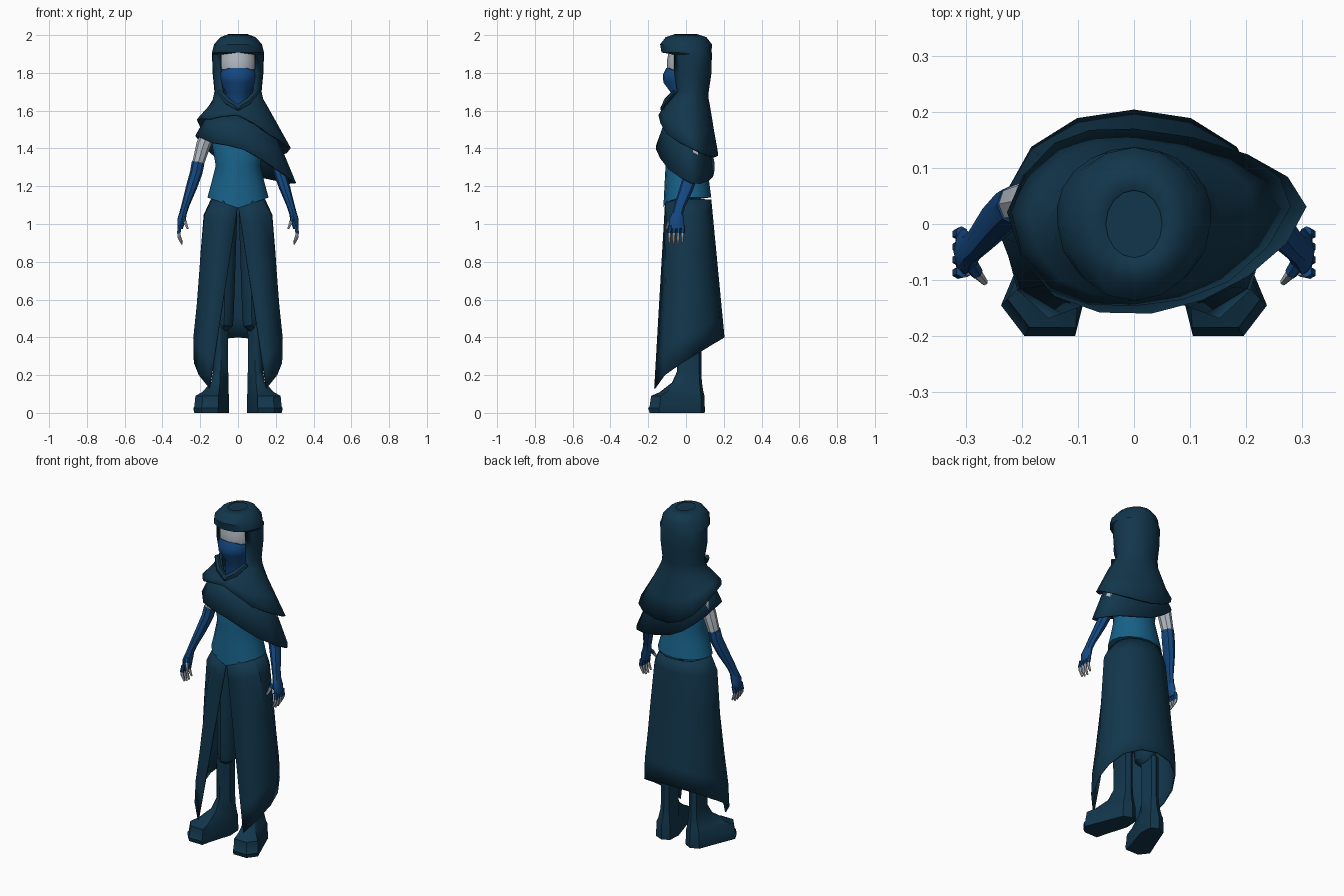
import bpy, bmesh
from math import sin, cos, pi
from mathutils import Vector

if "Cube" in bpy.data.objects:
    bpy.data.objects.remove(bpy.data.objects["Cube"])


def material(name, rgb):
    m = bpy.data.materials.new(name)
    m.use_nodes = True
    m.diffuse_color = (*rgb, 1)
    m.node_tree.nodes["Principled BSDF"].inputs["Base Color"].default_value = (*rgb, 1)
    return m


NAVY = material("dark navy cloth", (0.006, 0.037, 0.072))
TEAL = material("teal blue shirt", (0.009, 0.12, 0.25))
BLUE = material("deep blue cloth", (0.007, 0.065, 0.22))
SKIN = material("pale grey skin", (0.45, 0.49, 0.54))
parts = []


def grid(name, rows, mat, closed=True, caps=True, mirror=False, thick=0):
    """Skin a list of equally long point rows."""
    bm = bmesh.new()
    vs = [[bm.verts.new(p) for p in row] for row in rows]
    n = len(rows[0])
    for a, b in zip(vs, vs[1:]):
        for i in range(n if closed else n - 1):
            j = (i + 1) % n
            bm.faces.new((a[i], a[j], b[j], b[i]))
    if closed and caps:
        bm.faces.new(vs[0])
        bm.faces.new(vs[-1])
    bmesh.ops.remove_doubles(bm, verts=bm.verts, dist=0.0005)
    bmesh.ops.recalc_face_normals(bm, faces=bm.faces)
    me = bpy.data.meshes.new(name)
    bm.to_mesh(me)
    bm.free()
    me.materials.append(mat)
    ob = bpy.data.objects.new(name, me)
    bpy.context.collection.objects.link(ob)
    if mirror:
        ob.modifiers.new("Mirror", 'MIRROR').merge_threshold = 0.002
    if thick:
        sol = ob.modifiers.new("Solidify", 'SOLIDIFY')
        sol.thickness, sol.offset = thick, 0
    parts.append(ob)
    return ob


def arc(z, cy, rx, ry, a=0, n=16):
    """Ellipse from the front round by +x, open by angle a on each side of the front."""
    angles = [a + (2 * pi - 2 * a) * i / n for i in range(n + 1)]
    return [Vector((rx * sin(t), cy - ry * cos(t), z)) for t in angles]


def stack(name, rings, mat, dip=None):
    """Loft of upright ellipses; dip moves each point's height by ring and direction."""
    rows = []
    for k, r in enumerate(rings):
        row = arc(*r)[:-1]
        if dip:
            for p in row:
                p.z += dip(k, p)
        rows.append(row)
    return grid(name, rows, mat)


def limb(name, pts, mat, n=8):
    """Tube through points (x, y, z, radius along y, radius across)."""
    c = [Vector(p[:3]) for p in pts]
    rows = []
    for i, p in enumerate(pts):
        d = (c[min(i + 1, len(c) - 1)] - c[max(i - 1, 0)]).normalized()
        u = (Vector((0, 1, 0)) - d * d.y).normalized()
        v = d.cross(u)
        rows.append([c[i] + u * p[3] * cos(2 * pi * k / n) + v * p[4] * sin(2 * pi * k / n)
                     for k in range(n)])
    return grid(name, rows, mat)


def round_loop(ctrl):
    """Smooth closed loop with one extra point between controls."""
    c = [Vector(p) for p in ctrl]
    out = []
    for i in range(len(c)):
        p0, p1, p2, p3 = (c[(i + k) % len(c)] for k in (-1, 0, 1, 2))
        out += [p1, (p1 + p2) * 0.5625 - (p0 + p3) * 0.0625]
    return out + [c[0].copy()]


# Hood running into the upper shoulder cape, with a slanted hem
upper_hem = round_loop([(0, -.142, 1.575), (.165, -.1, 1.475), (.275, .03, 1.40), (.2, .12, 1.36),
                        (0, .165, 1.36), (-.14, .14, 1.43), (-.215, .02, 1.55), (-.15, -.115, 1.555)])
hood = [arc(2.0, 0, .05, .06), arc(1.985, 0, .09, .105), arc(1.95, 0, .122, .132),
        arc(1.91, .003, .132, .128), arc(1.9, .02, .133, .112, .75), arc(1.8, .02, .13, .11, .78),
        arc(1.7, .025, .12, .09, .72), arc(1.66, .015, .13, .1, .4), arc(1.62, .005, .152, .118)]
hood.append([a.lerp(b, .5) for a, b in zip(hood[-1], upper_hem)])
hood.append(upper_hem)
grid("hood_and_upper_cape", hood, NAVY, closed=False, thick=.01)
grid("hood_crown", [hood[0][:-1], [p + Vector((0, 0, -.012)) for p in hood[0][:-1]]], NAVY)

# Lower shoulder cape
lower_hem = round_loop([(.03, -.155, 1.395), (.2, -.09, 1.29), (.303, .03, 1.215), (.2, .12, 1.23),
                        (0, .145, 1.28), (-.14, .13, 1.37), (-.222, .02, 1.465), (-.14, -.125, 1.43)])
collar = arc(1.585, .005, .14, .095)
middle = [a.lerp(b, .5) + Vector((0, 0, .012)) for a, b in zip(collar, lower_hem)]
grid("lower_cape", [collar, middle, lower_hem], NAVY, closed=False, thick=.01)

# Crossed folds below the chin
for side, s in (("left", 1), ("right", -1)):
    limb(side + "_collar_fold", [(s * .1, -.06, 1.7, .012, .014), (s * .055, -.105, 1.65, .014, .02),
                                 (-s * .01, -.125, 1.61, .012, .018)], NAVY, 6)

# Head, mask and neck
stack("head", [(1.95, .01, .05, .05), (1.92, 0, .09, .09), (1.87, 0, .1, .1),
               (1.8, 0, .1, .1), (1.72, 0, .07, .07)], SKIN)
stack("face_mask", [(1.815, -.002, .102, .102), (1.79, -.008, .104, .114), (1.75, -.008, .096, .112),
                    (1.695, -.005, .066, .075), (1.6, 0, .066, .075)], BLUE,
      lambda k, p: .012 if k == 0 and p.y < -.09 else 0)

# Shirt with a pointed front hem
stack("shirt", [(1.14, .007, .162, .127), (1.22, .005, .14, .118), (1.31, 0, .118, .108),
                (1.42, 0, .138, .11), (1.52, .01, .11, .08)], TEAL,
      lambda k, p: -.055 * (1 - abs(p.x) / .162) if k == 0 and p.y < 0 else 0)

# Long open-fronted skirt: half is lofted from waist to hem, then mirrored
waist = [(0, -.108, 1.1), (.075, -.1, 1.12), (.13, -.045, 1.13), (.14, .03, 1.13),
         (.11, .095, 1.13), (.06, .122, 1.13), (0, .13, 1.13)]
hem = [(.15, -.165, .13), (.205, -.115, .2), (.23, -.02, .265), (.224, .055, .31),
       (.18, .135, .36), (.1, .185, .39), (0, .2, .4)]
skirt = []
for t, flare in ((0, 0), (.1, .45), (.35, .65), (.65, .85), (.85, 1.03), (1, 1)):
    row = []
    for w, h in zip(waist, hem):
        w, h = Vector(w), Vector(h)
        p = w.lerp(h, t)
        p.x = w.x + (h.x - w.x) * (t + (flare - t) * min(1, w.x / .13))
        row.append(p)
    skirt.append(row)
grid("skirt", skirt, NAVY, closed=False, mirror=True, thick=.008)

# Boot outline as seen from above
sole = [(.105, -.2), (.195, -.2), (.237, -.145), (.185, -.02), (.145, .08),
        (.095, .1), (.052, .078), (.048, 0), (.09, -.14)]

for side, s in (("left", 1), ("right", -1)):
    # Trouser leg with a gathered cuff
    limb(side + "_trouser_leg", [(s * .07, .01, 1.09, .08, .07), (s * .072, .01, .8, .075, .062),
                                 (s * .072, .01, .52, .075, .052), (s * .074, .01, .47, .07, .05),
                                 (s * .085, .015, .45, .05, .035)], NAVY, 10)
    # Boot blending from the sole outline to a round shaft
    rows = []
    for z, k in ((0, .95), (.025, 1), (.035, .95), (.09, .9), (.11, .6), (.16, .18), (.22, 0),
                 (.34, 0), (.47, .03)):
        row = []
        for x, y in sole:
            d = Vector((x - .1, y - .015)).normalized()
            shaft = Vector((.093 + d.x * .043, .017 + d.y * .064))
            q = shaft.lerp(Vector((x, y)), k)
            row.append((s * q.x, q.y, z))
        rows.append(row)
    grid(side + "_boot", rows, NAVY)
    # Bare upper arm, long glove and hand
    limb(side + "_upper_arm", [(s * .14, .04, 1.52, .04, .04), (s * .183, .04, 1.42, .04, .038),
                               (s * .213, .035, 1.315, .034, .031)], SKIN)
    limb(side + "_glove", [(s * .211, .035, 1.325, .037, .034), (s * .222, .028, 1.27, .038, .033),
                           (s * .248, .003, 1.19, .036, .029), (s * .278, -.032, 1.1, .029, .021),
                           (s * .29, -.043, 1.06, .028, .02), (s * .3, -.05, 1.02, .04, .022),
                           (s * .307, -.048, .975, .04, .014)], BLUE)
    # Fingers with bare tips
    for i in range(4):
        y = -.015 - .023 * i
        drop = (.012, 0, 0, .008)[i]
        limb(f"{side}_finger_{i + 1}", [(s * .307, y, .99, .011, .011),
                                        (s * .314, y - .003, .95, .011, .011)], BLUE, 6)
        limb(f"{side}_fingertip_{i + 1}", [(s * .314, y - .003, .955, .01, .01),
                                           (s * .311, y - .004, .925 + drop, .009, .009),
                                           (s * .296, y - .005, .892 + drop, .005, .005)], SKIN, 6)
    limb(side + "_thumb", [(s * .298, -.06, 1.04, .016, .014), (s * .28, -.088, 1.01, .012, .011)],
         BLUE, 6)
    limb(side + "_thumb_tip", [(s * .281, -.087, 1.012, .01, .01), (s * .266, -.104, .975, .006, .006)],
         SKIN, 6)

# Soft shading with sharp creases
bpy.context.view_layer.update()
for ob in bpy.context.selected_objects:
    ob.select_set(False)
for ob in parts:
    ob.select_set(True)
bpy.context.view_layer.objects.active = parts[0]
bpy.ops.object.shade_smooth_by_angle(angle=0.7)
